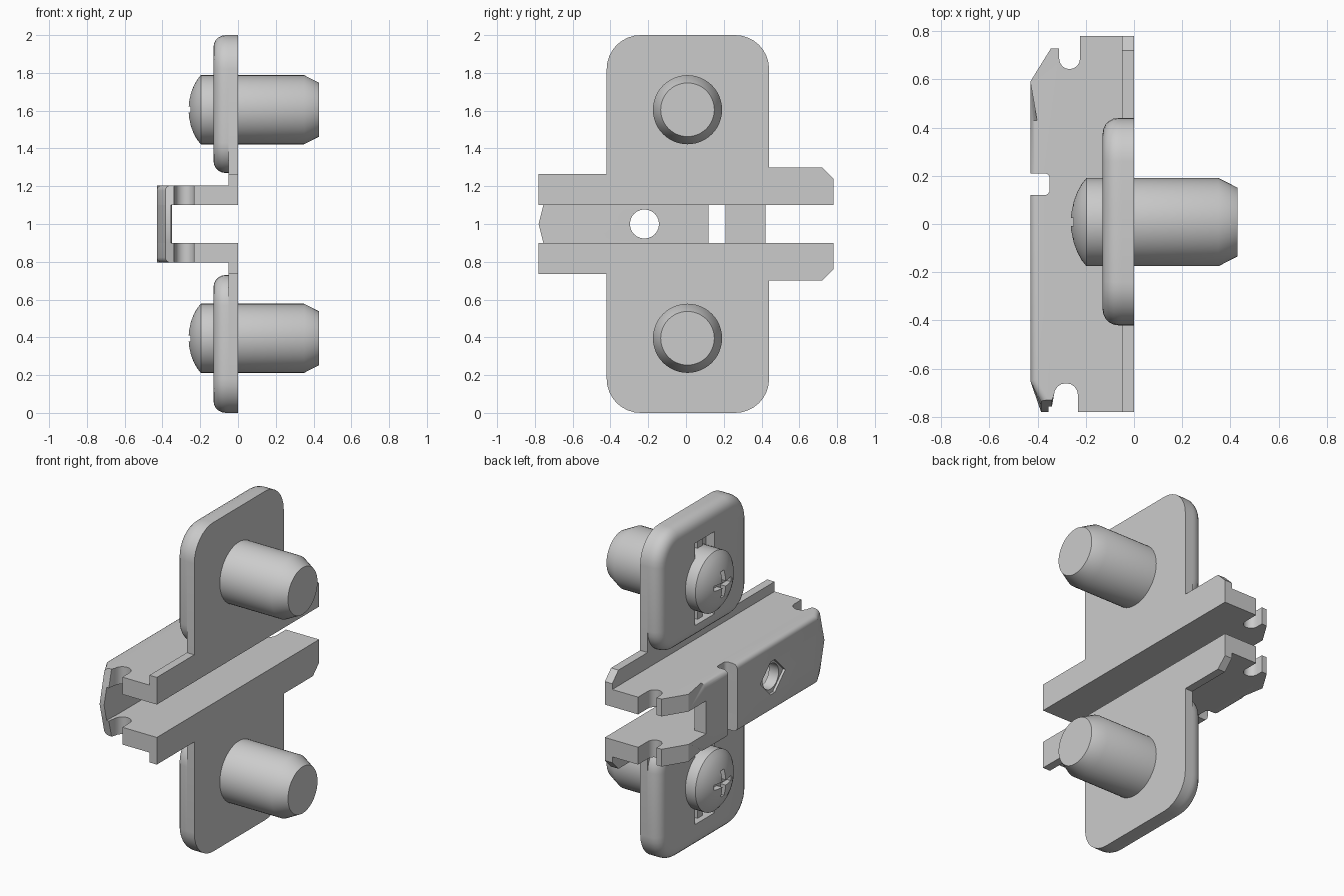
import bpy, bmesh, math
from mathutils import Vector, Matrix

if "Cube" in bpy.data.objects:
    bpy.data.objects.remove(bpy.data.objects["Cube"])

# Everything is built for z >= 0 and mirrored; object origins sit at z = 1.

def arc(cx, cy, r, a0, a1, n=8):
    return [(cx + r * math.cos(math.radians(a0 + (a1 - a0) * i / n)),
             cy + r * math.sin(math.radians(a0 + (a1 - a0) * i / n))) for i in range(n + 1)]

def prism_bm(pts, lo, hi, axis):
    bm = bmesh.new()
    put = (lambda p, t: (t, p[0], p[1])) if axis == 'x' else (lambda p, t: (p[0], p[1], t))
    a = [bm.verts.new(put(p, lo)) for p in pts]
    b = [bm.verts.new(put(p, hi)) for p in pts]
    bm.faces.new(a)
    bm.faces.new(b)
    for i in range(len(pts)):
        j = (i + 1) % len(pts)
        bm.faces.new((a[i], a[j], b[j], b[i]))
    bmesh.ops.recalc_face_normals(bm, faces=bm.faces)
    return bm

def finish(name, bm, cutters=(), mirror=True):
    me = bpy.data.meshes.new(name)
    bm.to_mesh(me)
    bm.free()
    ob = bpy.data.objects.new(name, me)
    ob.location.z = 1
    bpy.context.collection.objects.link(ob)
    bpy.ops.object.select_all(action='DESELECT')
    ob.select_set(True)
    bpy.context.view_layer.objects.active = ob

    def cut():
        for c in cutters:
            m = ob.modifiers.new("cut", 'BOOLEAN')
            m.operation, m.solver, m.object = 'DIFFERENCE', 'EXACT', c
            bpy.ops.object.modifier_apply(modifier=m.name)
            bpy.data.objects.remove(c)

    def flip():
        m = ob.modifiers.new("mirror", 'MIRROR')
        m.use_axis = (False, False, True)
        bpy.ops.object.modifier_apply(modifier=m.name)

    if mirror:
        flip()
    cut()
    bpy.ops.object.shade_smooth_by_angle(angle=math.radians(30))
    return ob

def cutter(pts, lo, hi):
    c = finish("cutter", prism_bm(pts, lo, hi, 'x'), mirror=False)
    c.hide_render = True
    return c

def rect(y0, y1, z0, z1):
    return [(y0, z0), (y1, z0), (y1, z1), (y0, z1)]

def slant_tip(bm):
    # front end of the channel comes to a shallow point at mid height
    for v in bm.verts:
        if v.co.x < -0.335 and v.co.y < -0.75:
            v.co.y += 0.245 * v.co.z

SY, SZ = 0.008, 0.605   # screw centre

# thin mounting plate with the rail flanges
base = [(-.78, .1), (.78, .1), (.78, .24), (.72, .30), (.44, .30)]
base += arc(.26, .82, .18, 0, 90) + arc(-.24, .82, .18, 90, 180)
base += [(-.42, .265), (-.78, .265)]
finish("base_plate", prism_bm(base, -.05, 0, 'x'))

# pillowed wing pads with a rounded outer rim and screw window
r = .16
pad = (arc(.26, .82, .18, 0, 90) + arc(-.24, .82, .18, 90, 180)
       + arc(-.42 + r, .27 + r, r, 180, 270) + arc(.44 - r, .27 + r, r, 270, 360))
bm = prism_bm(pad, -.13, -.05, 'x')
rim = [e for e in bm.edges if all(v.co.x < -.12 for v in e.verts)]
bmesh.ops.bevel(bm, geom=rim, offset=.065, segments=5, profile=.5, affect='EDGES')
windows = [cutter(rect(-.09, .10, s * SZ - .25, s * SZ + .25), -.2, -.07) for s in (1, -1)]
finish("wing_pad", bm, windows)
finish("window_rib", prism_bm(rect(-.025, .025, SZ - .25, SZ + .25), -.095, -.06, 'x'))

# channel side walls with hook slots at both ends
wall = [(-.05, -.78), (-.232, -.78)]
wall += arc(-.282, -.71, .05, 0, 180)
wall += [(-.34, -.78), (-.385, -.78), (-.43, -.65), (-.43, .12)]
wall += arc(-.37, .14, .02, -90, 0, 4) + arc(-.37, .19, .02, 0, 90, 4)
wall += [(-.43, .21), (-.43, .43), (-.43, .59), (-.345, .727), (-.31, .727)]
wall += arc(-.267, .685, .043, 180, 360)
wall += [(-.224, .78), (-.05, .78)]
bm = prism_bm(wall, .1, .205, 'z')
slant_tip(bm)
edge = [e for e in bm.edges
        if all(v.co.z > .2 and v.co.x < -.38 and v.co.y < .44 for v in e.verts)]
bmesh.ops.bevel(bm, geom=edge, offset=.028, segments=4, profile=.5, affect='EDGES')
finish("channel_wall", bm)

# channel web: long part with adjustment hole, short part past the notch
def web(name, pts, cutters=()):
    bm = prism_bm(pts, 0, .1, 'z')
    slant_tip(bm)
    inner = [f for f in bm.faces if all(abs(v.co.z) < 1e-5 for v in f.verts)]
    bmesh.ops.delete(bm, geom=inner, context='FACES_ONLY')
    finish(name, bm, cutters)

hole = cutter(arc(-.22, 0, .077, 0, 345, 23), -.5, -.3)
diamond = cutter(arc(-.22, 0, .12, 0, 270, 3), -.5, -.415)
web("channel_web_long", [(-.43, .12), (-.35, .12), (-.35, -.66), (-.355, -.78),
                         (-.385, -.78), (-.43, -.65)], [diamond, hole])
web("channel_web_short", [(-.43, .21), (-.35, .21), (-.35, .42), (-.43, .42)])

# screws: domed head, plain shank, chamfered tip, cross recess
profile = [(-.262, 0), (-.26, .04), (-.25, .085), (-.235, .125), (-.217, .158),
           (-.197, .183), (.35, .183), (.43, .142), (.43, 0)]
bm = bmesh.new()
vs = [bm.verts.new((x, SY, SZ + rad)) for x, rad in profile]
es = [bm.edges.new(p) for p in zip(vs, vs[1:])]
bmesh.ops.spin(bm, geom=vs + es, cent=(0, SY, SZ), axis=(1, 0, 0),
               angle=2 * math.pi, steps=48, use_duplicate=False)
bmesh.ops.remove_doubles(bm, verts=bm.verts, dist=1e-4)
bmesh.ops.recalc_face_normals(bm, faces=bm.faces)
a, b = .08, .016
cross = [(a, b), (b, b), (b, a), (-b, a), (-b, b), (-a, b),
         (-a, -b), (-b, -b), (-b, -a), (b, -a), (b, -b), (a, -b)]
slots = [cutter([(SY + y, s * SZ + z) for y, z in cross], -.3, -.225) for s in (1, -1)]
finish("screw", bm, slots)
